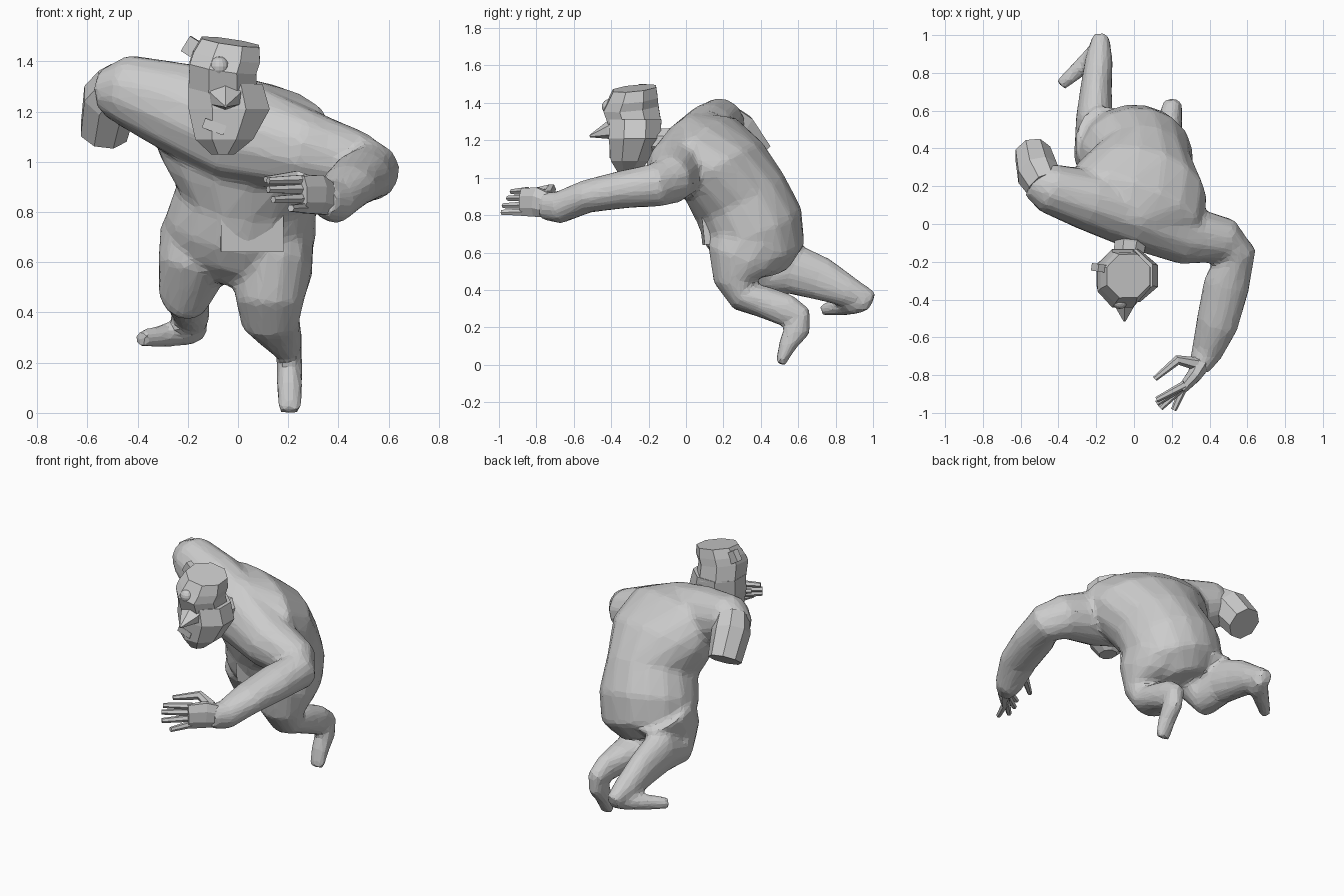
import bpy, bmesh, math
from mathutils import Vector


def loft(name, rings, side, n=12, axis=None):
    """Closed tube through rings (x, y, z, radius along side, other radius).
    side is one reference vector, or a pair blended from first to last ring.
    axis fixes the ring normal, otherwise it follows the path."""
    if isinstance(side[0], tuple):
        s0, s1 = Vector(side[0]), Vector(side[1])
    else:
        s0 = s1 = Vector(side)
    bm = bmesh.new()
    pts = [Vector(r[:3]) for r in rings]
    loops = []
    for i, r in enumerate(rings):
        t = Vector()
        if axis:
            t = Vector(axis)
        else:
            if i > 0:
                t += (pts[i] - pts[i - 1]).normalized()
            if i < len(pts) - 1:
                t += (pts[i + 1] - pts[i]).normalized()
        t.normalize()
        u = s0.lerp(s1, i / (len(rings) - 1))
        u = (u - t * u.dot(t)).normalized()
        v = t.cross(u)
        ring = []
        for k in range(n):
            a = 2 * math.pi * (k + 0.5) / n
            ring.append(bm.verts.new(pts[i] + u * r[3] * math.cos(a) + v * r[4] * math.sin(a)))
        loops.append(ring)
    for a, b in zip(loops, loops[1:]):
        for k in range(n):
            bm.faces.new((a[k], a[(k + 1) % n], b[(k + 1) % n], b[k]))
    bm.faces.new(loops[0])
    bm.faces.new(loops[-1])
    bmesh.ops.recalc_face_normals(bm, faces=bm.faces)
    me = bpy.data.meshes.new(name)
    bm.to_mesh(me)
    bm.free()
    ob = bpy.data.objects.new(name, me)
    bpy.context.collection.objects.link(ob)
    return ob


def box(name, loc, size, rot=(0, 0, 0)):
    bpy.ops.mesh.primitive_cube_add(size=1, location=loc, rotation=[math.radians(a) for a in rot])
    ob = bpy.context.object
    ob.name = name
    ob.scale = size
    return ob


X, UP = (1, 0, 0), (0, 0, 1)

# Torso leaning forward, twisting from level hips to sloped shoulders
torso = loft("body", [
    (-.04, .41, .52, .18, .15),
    (-.01, .40, .61, .29, .24),
    (.01, .36, .74, .305, .275),
    (.035, .29, .89, .28, .265),
    (.035, .20, 1.04, .36, .25),
    (.00, .09, 1.17, .39, .20),
    (-.03, -.02, 1.24, .16, .12)], (X, (.93, -.25, -.30)), 16)

# Shoulder bar running into the reaching arm
arm = loft("shoulders_and_arm", [
    (-.54, .23, 1.28, .09, .09),
    (-.45, .19, 1.285, .145, .135),
    (-.25, .13, 1.22, .185, .165),
    (.00, .05, 1.12, .215, .185),
    (.28, -.06, 1.04, .165, .16),
    (.47, -.09, .99, .135, .13),
    (.535, -.16, .96, .12, .115),
    (.49, -.32, .94, .105, .125),
    (.44, -.53, .90, .09, .115),
    (.385, -.68, .84, .088, .085),
    (.34, -.77, .85, .075, .055)], UP)

# Bent legs
legs = [
    loft("leg_right", [
        (.14, .36, .68, .165, .23),
        (.14, .30, .57, .16, .20),
        (.125, .27, .45, .14, .125),
        (.13, .31, .365, .12, .09),
        (.155, .42, .335, .10, .088),
        (.19, .54, .29, .068, .09),
        (.205, .645, .25, .05, .05)], X),
    loft("foot_right", [
        (.205, .62, .28, .05, .05),
        (.205, .595, .19, .055, .075),
        (.205, .54, .10, .055, .05),
        (.205, .505, .003, .05, .028)], X, 8),
    loft("leg_left", [
        (-.15, .43, .72, .165, .22),
        (-.18, .38, .58, .145, .17),
        (-.21, .42, .48, .11, .12),
        (-.21, .56, .52, .10, .145),
        (-.20, .72, .46, .085, .12),
        (-.185, .87, .39, .075, .085),
        (-.175, 1.0, .345, .045, .045)], X),
    loft("foot_left", [
        (-.15, .97, .335, .045, .04),
        (-.20, .90, .325, .06, .06),
        (-.28, .83, .31, .05, .05),
        (-.39, .735, .295, .037, .035)], UP, 8)]

# Merge the limbs into one blended low-poly skin
bpy.ops.object.select_all(action='DESELECT')
for ob in [torso, arm] + legs:
    ob.select_set(True)
bpy.context.view_layer.objects.active = torso
bpy.ops.object.join()
rm = torso.modifiers.new("blend", 'REMESH')
rm.mode = 'VOXEL'
rm.voxel_size = .014
sm = torso.modifiers.new("soften", 'SMOOTH')
sm.factor = .5
sm.iterations = 12
dc = torso.modifiers.new("facets", 'DECIMATE')
dc.ratio = .07

# Cut-off arm hanging back from the other shoulder
loft("arm_stump", [
    (-.47, .20, 1.31, .10, .10),
    (-.51, .27, 1.25, .115, .115),
    (-.535, .37, 1.115, .10, .105)], X, 8)

# Palm, four fingers and thumb
loft("palm", [
    (.36, -.73, .85, .07, .055),
    (.32, -.80, .87, .085, .042),
    (.255, -.875, .87, .08, .028)], UP, 8)
tips = [(.12, -.93, .925), (.12, -.95, .89), (.14, -.975, .85), (.21, -.985, .815)]
for i, (x, y, z) in enumerate(tips):
    base = (.27, -.85, .93 - i * .038)
    mid = ((x + base[0]) / 2, (y + base[1]) / 2, (z + base[2]) / 2)
    loft("finger_%d" % (i + 1), [(*base, .022, .022), (*mid, .019, .019), (x, y, z, .015, .015)], UP, 6)
loft("thumb", [
    (.33, -.74, .90, .035, .035),
    (.23, -.72, .94, .028, .026),
    (.11, -.82, .93, .014, .014)], UP, 6)

# Neck and faceted head with a flat-topped cap
loft("neck", [
    (.00, .02, 1.17, .12, .12),
    (-.02, -.10, 1.19, .09, .08),
    (-.04, -.24, 1.20, .08, .07)], X, 8)
loft("head", [
    (-.06, -.31, 1.03, .05, .06),
    (-.055, -.30, 1.09, .125, .11),
    (-.035, -.275, 1.21, .175, .15),
    (-.05, -.27, 1.31, .16, .15)], X, 8, UP)
loft("cap", [
    (-.06, -.27, 1.28, .15, .15),
    (-.06, -.295, 1.375, .145, .16),
    (-.045, -.285, 1.42, .145, .145),
    (-.03, -.275, 1.478, .125, .125)], X, 8, (.15, -.1, 1))
loft("nose", [
    (-.05, -.36, 1.27, .09, .07),
    (-.05, -.42, 1.25, .065, .045),
    (-.05, -.515, 1.222, .006, .006)], X, 6)
bpy.ops.mesh.primitive_uv_sphere_add(segments=16, ring_count=8, radius=.04, location=(-.075, -.41, 1.38))
bpy.context.object.name = "cap_ball"
box("mouth", (-.095, -.385, 1.14), (.09, .05, .04), (0, 20, 0))
box("ear_block", (-.165, -.235, 1.445), (.10, .04, .07), (0, 32, -8))

# Pocket plate on the belly
box("belly_pocket", (.055, .125, .73), (.25, .08, .17), (6, 0, 3))
